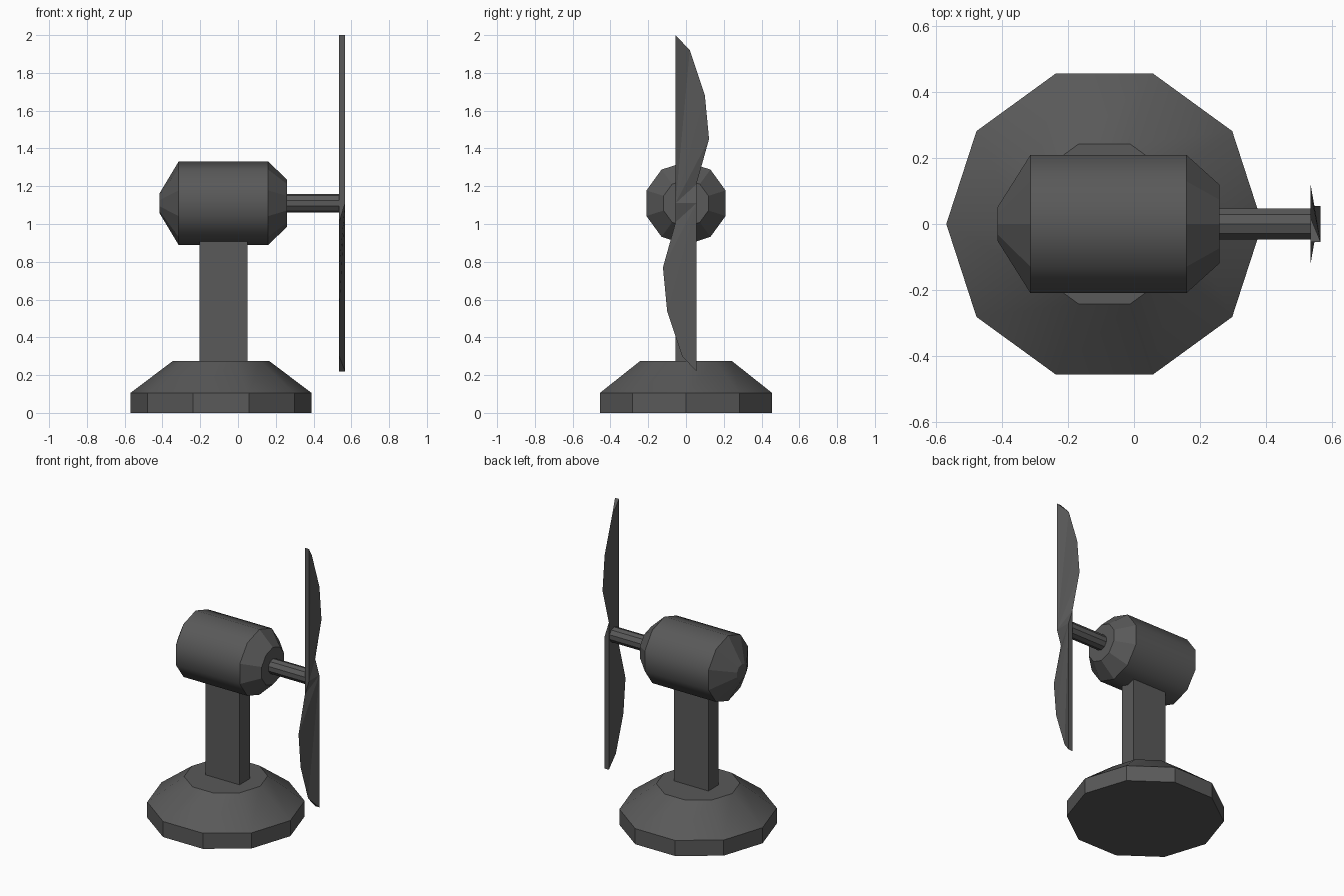
import bpy, bmesh, math
from mathutils import Matrix

if "Cube" in bpy.data.objects:
    bpy.data.objects.remove(bpy.data.objects["Cube"])

AXIS_Z = 1.11   # height of motor and propeller axis
dark = bpy.data.materials.new("dark_grey")
dark.diffuse_color = (0.1, 0.1, 0.1, 1)
dark.use_nodes = True
dark.node_tree.nodes["Principled BSDF"].inputs["Base Color"].default_value = dark.diffuse_color


def finish(name, bm):
    bmesh.ops.recalc_face_normals(bm, faces=bm.faces)
    mesh = bpy.data.meshes.new(name)
    bm.to_mesh(mesh)
    bm.free()
    mesh.materials.append(dark)
    obj = bpy.data.objects.new(name, mesh)
    bpy.context.collection.objects.link(obj)
    return obj


def turned(name, profile, matrix, smooth_band=None, sides=10):
    """Capped solid of revolution about local z; one band may be shaded smooth."""
    bm = bmesh.new()
    rings = []
    for r, z in profile:
        angles = [2 * math.pi * i / sides for i in range(sides)]
        rings.append([bm.verts.new(matrix @ Matrix.Translation(
            (r * math.cos(a), r * math.sin(a), z)).translation) for a in angles])
    for band, (low, high) in enumerate(zip(rings, rings[1:])):
        for i in range(sides):
            j = (i + 1) % sides
            face = bm.faces.new((low[i], low[j], high[j], high[i]))
            face.smooth = band == smooth_band
    bm.faces.new(rings[0][::-1])
    bm.faces.new(rings[-1])
    # Keep the rims of the smooth band crisp
    for edge in bm.edges:
        edge.smooth = all(f.smooth for f in edge.link_faces)
    return finish(name, bm)


# Pedestal base
turned("base", [(0.48, 0), (0.48, 0.105), (0.255, 0.275)],
       Matrix.Translation((-0.09, 0, 0)), smooth_band=1)

# Upright post, sunk slightly into base and motor
bm = bmesh.new()
bmesh.ops.create_cube(bm, size=1, matrix=Matrix.Translation((-0.0775, 0, 0.61))
                      @ Matrix.Diagonal((0.255, 0.11, 0.70, 1)))
finish("post", bm)

# Motor housing and drive shaft lie along x
along_x = Matrix.Translation((0, 0, AXIS_Z)) @ Matrix.Rotation(math.pi / 2, 4, 'Y')
turned("motor_housing", [(0.053, -0.415), (0.22, -0.315), (0.22, 0.16), (0.125, 0.26)],
       along_x, smooth_band=1)
turned("drive_shaft", [(0.05, 0.24), (0.05, 0.54)], along_x)

# Propeller: each blade is thick on its straight edge and sharp on its curved edge;
# the second blade is the first turned by half a turn
curve = [(0.02, 0.81), (0.10, 0.57), (0.122, 0.34), (0.055, 0.10)]
bm = bmesh.new()


def vert(x, s, y, z):
    return bm.verts.new((x, s * y, AXIS_Z + s * z))


for s in (1, -1):
    tip, tip_front = vert(0.536, s, -0.055, 0.89), vert(0.567, s, -0.055, 0.89)
    root, root_front = vert(0.536, s, -0.055, 0), vert(0.567, s, -0.055, 0)
    side, side_front = vert(0.536, s, 0.055, 0), vert(0.567, s, 0.055, 0)
    edge = [vert(0.536, s, y, z) for y, z in curve]
    bm.faces.new([tip, *edge, side, root])              # flat back
    bm.faces.new((tip, tip_front, root_front, root))    # straight edge
    bm.faces.new((tip, tip_front, edge[0]))             # tip
    bm.faces.new((tip_front, edge[0], root_front))      # front, as a fan
    for a, b in zip(edge, edge[1:]):
        bm.faces.new((root_front, a, b))
    bm.faces.new((root_front, edge[-1], side_front))
    bm.faces.new((side, side_front, edge[-1]))          # hub taper
bmesh.ops.remove_doubles(bm, verts=bm.verts, dist=0.0005)
finish("propeller", bm)
